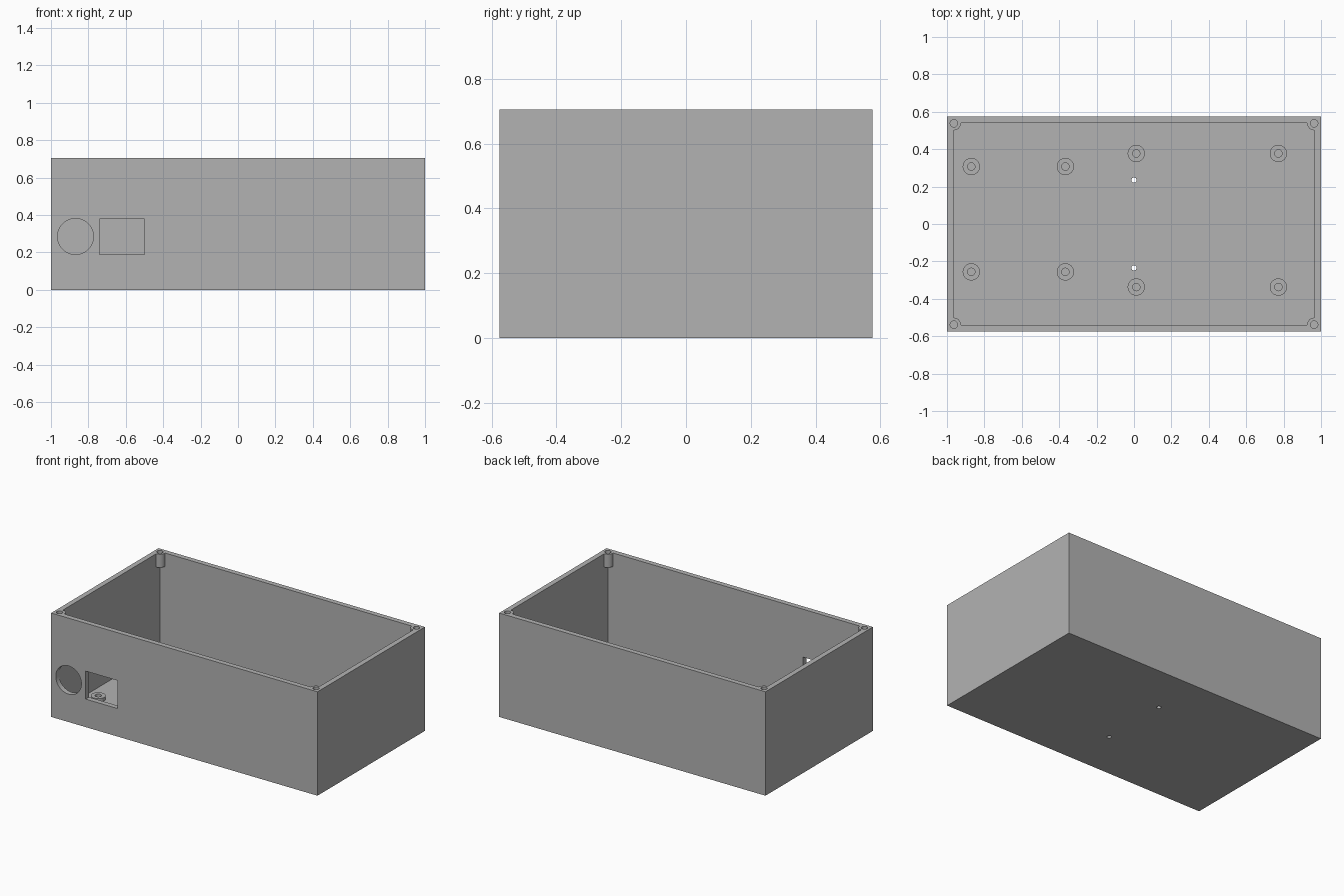
import bpy
import bmesh
from mathutils import Matrix, Vector

if "Cube" in bpy.data.objects:
    bpy.data.objects.remove(bpy.data.objects["Cube"], do_unlink=True)

HX, HY, HEIGHT = 1.0, 0.576, 0.705      # half length, half depth, height
WALL, FLOOR = 0.035, 0.035
POST_DEPTH, SCREW_DEPTH = 0.09, 0.08
SCREW_R = 0.02

grey = bpy.data.materials.new("plastic grey")
grey.use_nodes = True
colour = (0.45, 0.45, 0.45, 1)
grey.diffuse_color = colour
grey.node_tree.nodes["Principled BSDF"].inputs["Base Color"].default_value = colour


def add_box(bm, low, high):
    low, high = Vector(low), Vector(high)
    size = high - low
    matrix = Matrix.Translation((low + high) / 2) @ Matrix.Diagonal((*size, 1))
    bmesh.ops.create_cube(bm, size=1, matrix=matrix)


def add_cylinder(bm, centre, radius, depth, sides=32, axis="Z"):
    turn = Matrix.Rotation(1.5707963, 4, "X") if axis == "Y" else Matrix()
    bmesh.ops.create_cone(bm, cap_ends=True, segments=sides, radius1=radius,
                          radius2=radius, depth=depth,
                          matrix=Matrix.Translation(centre) @ turn)


def add_peg(bm, x, y, z0, z1, radius, sides=32):
    add_cylinder(bm, (x, y, (z0 + z1) / 2), radius, z1 - z0, sides)


def make(name, bm):
    mesh = bpy.data.meshes.new(name)
    bm.to_mesh(mesh)
    bm.free()
    mesh.materials.append(grey)
    obj = bpy.data.objects.new(name, mesh)
    bpy.context.scene.collection.objects.link(obj)
    return obj


def activate(obj):
    bpy.ops.object.select_all(action="DESELECT")
    obj.select_set(True)
    bpy.context.view_layer.objects.active = obj


def cut(target, cutter):
    cutter.hide_render = True
    mod = target.modifiers.new("cut", "BOOLEAN")
    mod.operation, mod.solver, mod.object = "DIFFERENCE", "EXACT", cutter
    activate(target)
    bpy.ops.object.modifier_apply(modifier=mod.name)
    bpy.data.objects.remove(cutter, do_unlink=True)


corners = [(sx * 0.963, sy * 0.538) for sx in (-1, 1) for sy in (-1, 1)]

# Cavity, leaving short screw posts in the upper corners
bm = bmesh.new()
add_box(bm, (-HX + WALL, -HY + WALL, FLOOR), (HX - WALL, HY - WALL, HEIGHT + 0.1))
cavity = make("cavity_cutter", bm)
bm = bmesh.new()
for x, y in corners:
    add_peg(bm, x, y, HEIGHT - POST_DEPTH, HEIGHT + 0.2, 0.037)
cut(cavity, make("post_cutter", bm))

# Open enclosure
bm = bmesh.new()
add_box(bm, (-HX, -HY, 0), (HX, HY, HEIGHT))
enclosure = make("enclosure", bm)
cut(enclosure, cavity)

# Front ports, corner screw holes and small floor holes
bm = bmesh.new()
add_cylinder(bm, (-0.869, -HY, 0.285), 0.096, 0.15, 64, "Y")
add_box(bm, (-0.74, -HY - 0.1, 0.19), (-0.5, -HY + 0.1, 0.38))
for x, y in corners:
    add_peg(bm, x, y, HEIGHT - SCREW_DEPTH, HEIGHT + 0.1, SCREW_R, 24)
for y in (-0.235, 0.235):
    add_peg(bm, 0, y, -0.1, 0.1, 0.014, 16)
cut(enclosure, make("hole_cutter", bm))

# Board standoffs on the floor
boards = [((-0.87, -0.367), (-0.256, 0.307)), ((0.012, 0.772), (-0.337, 0.377))]
spots = [(x, y) for xs, ys in boards for x in xs for y in ys]
bm = bmesh.new()
for x, y in spots:
    add_peg(bm, x, y, FLOOR, FLOOR + 0.023, 0.046)
standoffs = make("standoffs", bm)
bm = bmesh.new()
for x, y in spots:
    add_peg(bm, x, y, FLOOR - 0.05, FLOOR + 0.1, SCREW_R, 24)
cut(standoffs, make("standoff_cutter", bm))

for obj in (enclosure, standoffs):
    activate(obj)
    bpy.ops.object.shade_smooth_by_angle()
